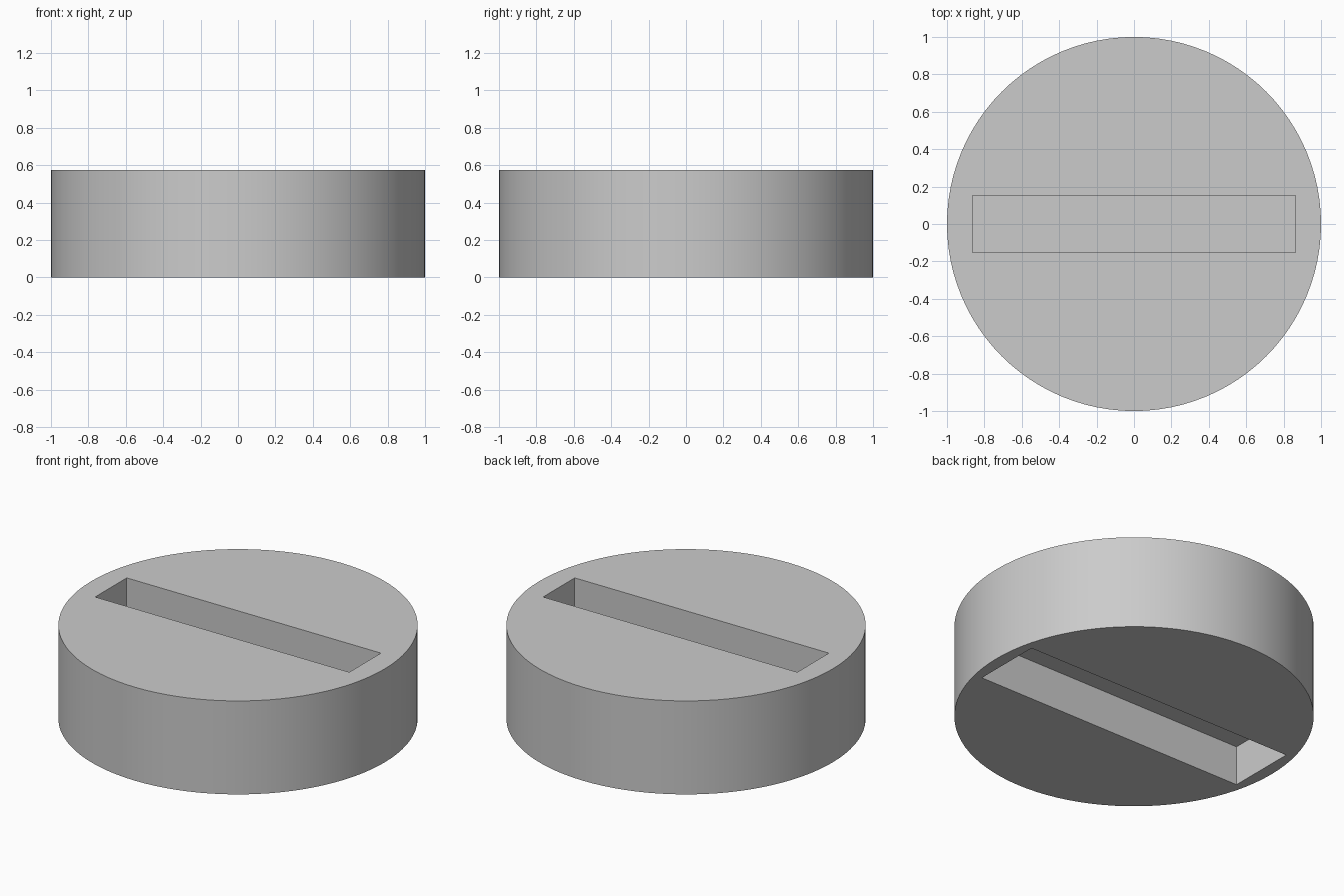
import bpy
import math

cube = bpy.data.objects.get("Cube")
if cube:
    bpy.data.objects.remove(cube, do_unlink=True)

HEIGHT = 0.574
SLOT_DEPTH = 0.243
OVERSHOOT = 0.1

# Single grey finish
grey = bpy.data.materials.new("plain_grey")
grey.use_nodes = True
colour = (0.6, 0.6, 0.6, 1)
grey.diffuse_color = colour
grey.node_tree.nodes["Principled BSDF"].inputs["Base Color"].default_value = colour

# Round body
bpy.ops.mesh.primitive_cylinder_add(vertices=96, radius=1, depth=HEIGHT,
                                    location=(0, 0, HEIGHT / 2))
body = bpy.context.object
body.name = "round_body"
body.data.materials.append(grey)


def cut_slot(name, length, width, z_low, z_high):
    """Cut a blind rectangular slot between two heights."""
    bpy.ops.mesh.primitive_cube_add(size=1, location=(0, 0, (z_low + z_high) / 2))
    cutter = bpy.context.object
    cutter.name = name
    cutter.scale = (length, width, z_high - z_low)
    cutter.hide_render = True
    cutter.data.materials.append(grey)
    mod = body.modifiers.new(name, "BOOLEAN")
    mod.operation = "DIFFERENCE"
    mod.solver = "EXACT"
    mod.object = cutter
    bpy.ops.object.select_all(action="DESELECT")
    body.select_set(True)
    bpy.context.view_layer.objects.active = body
    bpy.ops.object.modifier_apply(modifier=mod.name)
    bpy.data.objects.remove(cutter, do_unlink=True)


# Narrow slot on top, wider socket underneath
cut_slot("top_slot", 1.727, 0.307, HEIGHT - SLOT_DEPTH, HEIGHT + OVERSHOOT)
cut_slot("bottom_socket", 1.85, 0.43, -OVERSHOOT, SLOT_DEPTH)

# Smooth rim with crisp edges
bpy.ops.object.shade_smooth_by_angle(angle=math.radians(30))
